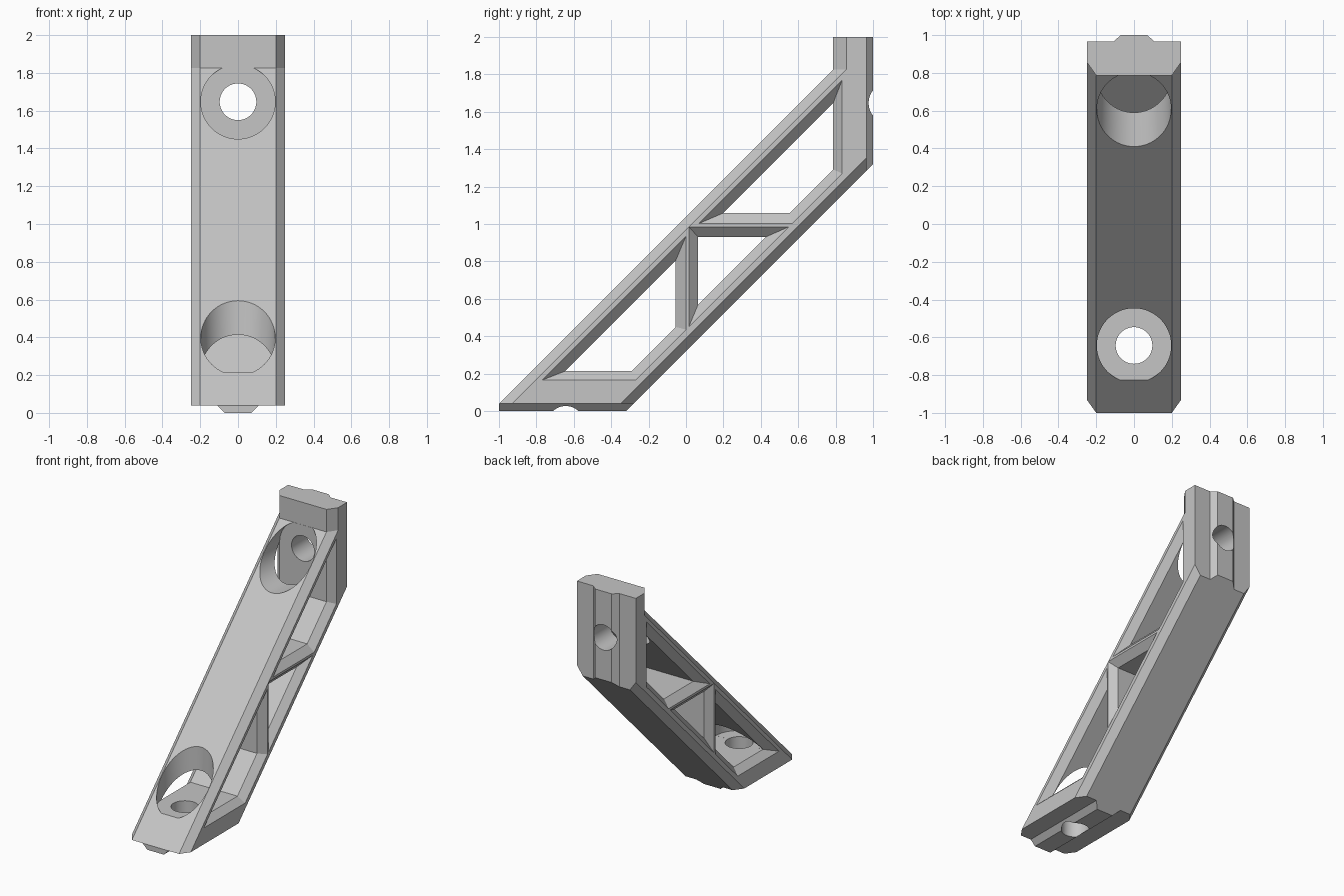
import bpy, bmesh, math
from mathutils import Matrix, Vector

cube = bpy.data.objects.get("Cube")
if cube:
    bpy.data.objects.remove(cube, do_unlink=True)

grey = bpy.data.materials.new("light_grey")
grey.use_nodes = True
colour = (0.56, 0.56, 0.56, 1)
grey.diffuse_color = colour
grey.node_tree.nodes["Principled BSDF"].inputs["Base Color"].default_value = colour


def finish(name, bm):
    bmesh.ops.recalc_face_normals(bm, faces=bm.faces)
    mesh = bpy.data.meshes.new(name)
    bm.to_mesh(mesh)
    bm.free()
    mesh.materials.append(grey)
    obj = bpy.data.objects.new(name, mesh)
    bpy.context.collection.objects.link(obj)
    return obj


def mirrored_loft(name, half):
    """Skin (x, yz outline) sections, listed from the outside in, over both sides."""
    sections = [(-x, o) for x, o in half] + [(x, o) for x, o in reversed(half)]
    bm = bmesh.new()
    rings = [[bm.verts.new((x, y, z)) for y, z in o] for x, o in sections]
    count = len(rings[0])
    for a, b in zip(rings, rings[1:]):
        for i in range(count):
            j = (i + 1) % count
            bm.faces.new((a[i], a[j], b[j], b[i]))
    bm.faces.new(rings[0])
    bm.faces.new(rings[-1])
    bmesh.ops.remove_doubles(bm, verts=bm.verts, dist=0.0001)
    bmesh.ops.dissolve_limit(bm, angle_limit=0.01, verts=bm.verts, edges=bm.edges)
    return finish(name, bm)


def cylinder(name, radius, start, end):
    start, end = Vector(start), Vector(end)
    axis = end - start
    bm = bmesh.new()
    turn = axis.to_track_quat('Z', 'Y').to_matrix().to_4x4()
    bmesh.ops.create_cone(bm, cap_ends=True, segments=64, radius1=radius,
                          radius2=radius, depth=axis.length,
                          matrix=Matrix.Translation((start + end) / 2) @ turn)
    return finish(name, bm)


# Main bracket: chamfered slanted beam with a raised locating rib on both feet
W, FLAT, SEAT = 0.25, 0.2, 0.787
low, back = 0.04, 0.965


def outline(front, rear, foot, wall):
    """Side outline; front and rear shift the slanted edges inward."""
    return [(-1 + front, low), (-1 + front, foot), (foot - 0.32 - rear, foot),
            (wall, wall + 0.32 + rear), (wall, 2), (SEAT + front, 2),
            (SEAT + front, SEAT + 1.04)]


full = outline(0, 0, low, back)
bracket = mirrored_loft("angle_bracket", [
    (W, outline(0.07, 0.07, low, back)),
    (FLAT, full),
    (0.11, full),
    (0.07, outline(0, 0, 0, 1)),
])


# Side windows, flared towards both sides
def window(name, inner, outer):
    flared = [(a + 1.2 * (c - a), b + 1.2 * (d - b))
              for (a, b), (c, d) in zip(inner, outer)]
    return mirrored_loft(name, [(W + 0.01, flared), (FLAT, inner)])


lower_in = [(-0.647, 0.213), (-0.292, 0.213), (-0.055, 0.45), (-0.055, 0.805)]
lower_out = [(-0.77, 0.165), (-0.27, 0.165), (0, 0.435), (0, 0.935)]
upper_in = [(0.198, 1.058), (0.553, 1.058), (SEAT, 1.292), (SEAT, 1.647)]
upper_out = [(0.067, 1.002), (0.567, 1.002), (0.835, 1.27), (0.835, 1.77)]
middle_in = [(0.065, 0.57), (0.425, 0.93), (0.065, 0.93)]
middle_out = [(0.015, 0.45), (0.55, 0.985), (0.015, 0.985)]

cutters = [
    window("lower_window", lower_in, lower_out),
    window("upper_window", upper_in, upper_out),
    window("middle_window", middle_in, middle_out),
    # Screw access bores and through holes, one pair per foot
    cylinder("lower_bore", 0.197, (0, -0.643, 1.2), (0, -0.643, 0.2135)),
    cylinder("upper_bore", 0.197, (0, 0.2, 1.647), (0, SEAT - 0.0005, 1.647)),
    cylinder("lower_hole", 0.097, (0, -0.643, -0.2), (0, -0.643, 0.3)),
    cylinder("upper_hole", 0.097, (0, 0.7, 1.647), (0, 1.2, 1.647)),
]

bpy.ops.object.select_all(action='DESELECT')
bpy.context.view_layer.objects.active = bracket
bracket.select_set(True)
for cutter in cutters:
    cutter.hide_render = True
    mod = bracket.modifiers.new(cutter.name, 'BOOLEAN')
    mod.operation = 'DIFFERENCE'
    mod.solver = 'EXACT'
    mod.object = cutter
    bpy.ops.object.modifier_apply(modifier=mod.name)
for cutter in cutters:
    bpy.data.objects.remove(cutter, do_unlink=True)

bpy.ops.object.shade_smooth_by_angle(angle=math.radians(25))
